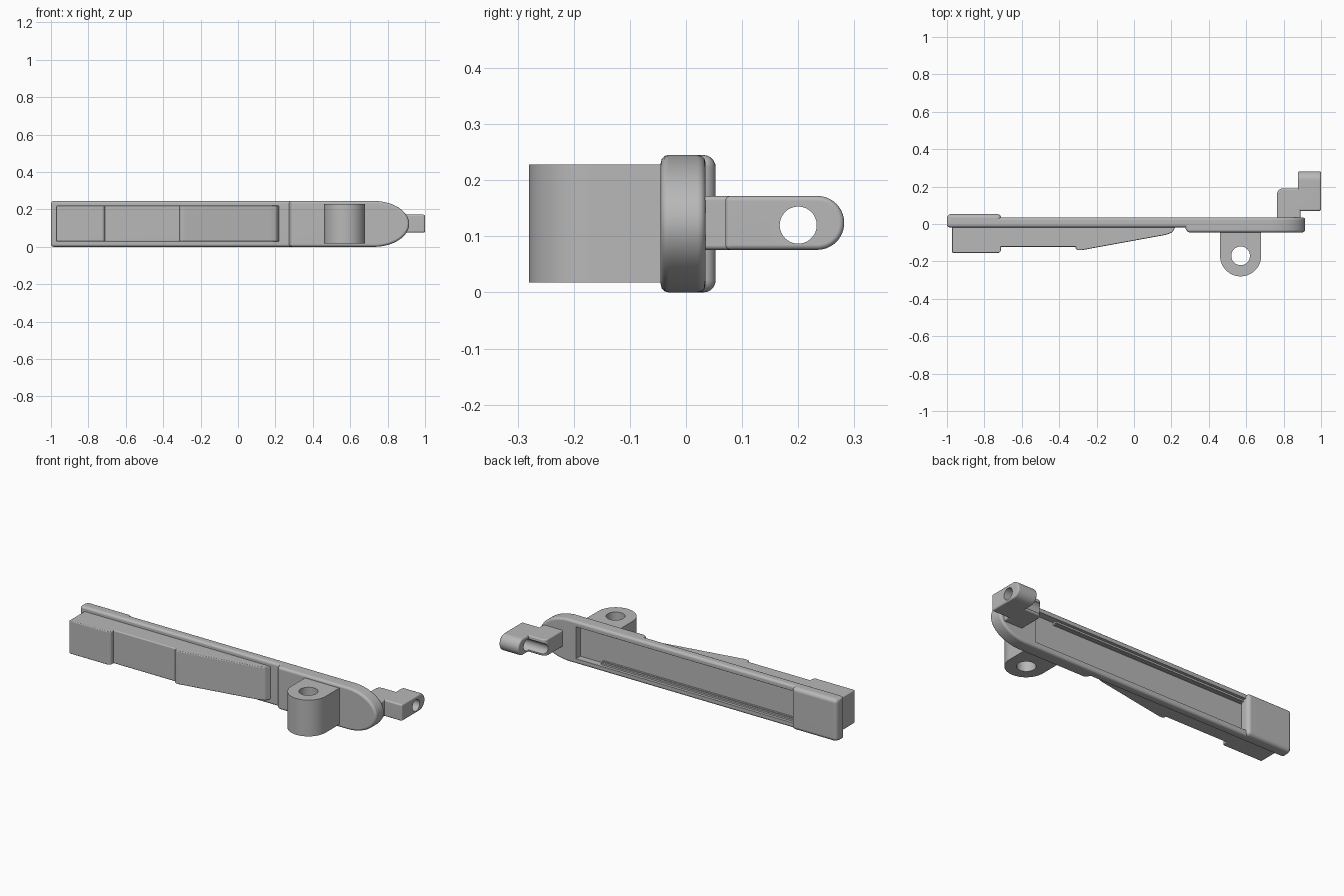
import bpy, bmesh, math
from mathutils import Vector

cube = bpy.data.objects.get("Cube")
if cube:
    bpy.data.objects.remove(cube, do_unlink=True)

grey = bpy.data.materials.new("plain grey")
grey.use_nodes = True
grey.diffuse_color = (0.48, 0.48, 0.48, 1)
grey.node_tree.nodes["Principled BSDF"].inputs["Base Color"].default_value = (0.48, 0.48, 0.48, 1)


def place(axis, a, b, h):
    """Map a flat profile point and a height along the axis to 3D."""
    return Vector({"x": (h, a, b), "y": (a, h, b), "z": (a, b, h)}[axis])


def prism(name, axis, pts, lo, hi, bevel=0.0, segments=3):
    """Extrude a profile along an axis, with optional rounded edges."""
    bm = bmesh.new()
    face = bm.faces.new([bm.verts.new(place(axis, a, b, lo)) for a, b in pts])
    ext = bmesh.ops.extrude_face_region(bm, geom=[face])
    verts = [g for g in ext["geom"] if isinstance(g, bmesh.types.BMVert)]
    bmesh.ops.translate(bm, verts=verts, vec=place(axis, 0, 0, hi - lo))
    bmesh.ops.recalc_face_normals(bm, faces=bm.faces[:])
    mesh = bpy.data.meshes.new(name)
    bm.to_mesh(mesh)
    bm.free()
    mesh.materials.append(grey)
    obj = bpy.data.objects.new(name, mesh)
    bpy.context.collection.objects.link(obj)
    if bevel:
        mod = obj.modifiers.new("Rounded edges", "BEVEL")
        mod.width, mod.segments = bevel, segments
        mod.limit_method, mod.angle_limit = "ANGLE", math.radians(30)
    return obj


def rect(a0, a1, b0, b1):
    return [(a0, b0), (a1, b0), (a1, b1), (a0, b1)]


def arc(ca, cb, ra, rb, start, end, n=24):
    angles = [math.radians(start + (end - start) * i / n) for i in range(n + 1)]
    return [(ca + ra * math.cos(t), cb + rb * math.sin(t)) for t in angles]


def finish(obj, cutters=()):
    """Bake the cuts and edges, then smooth the curved areas."""
    for cutter in cutters:
        mod = obj.modifiers.new("Cut", "BOOLEAN")
        mod.operation, mod.solver, mod.object = "DIFFERENCE", "EXACT", cutter
    deps = bpy.context.evaluated_depsgraph_get()
    mesh = bpy.data.meshes.new_from_object(obj.evaluated_get(deps))
    obj.modifiers.clear()
    obj.data = mesh
    bpy.ops.object.select_all(action="DESELECT")
    obj.select_set(True)
    bpy.context.view_layer.objects.active = obj
    bpy.ops.object.shade_smooth_by_angle(angle=math.radians(35))
    mod = obj.modifiers.new("Clean shading", "WEIGHTED_NORMAL")
    mod.keep_sharp = True


# Cutters
recess = prism("recess_cutter", "y", rect(-0.73, 0.68, 0.03, 0.215), -0.005, 0.2)
boss_bore = prism("boss_bore_cutter", "z", arc(0.57, -0.17, 0.05, 0.05, 0, 352.5, 47), -0.1, 0.4)
hook_bore = prism("hook_bore_cutter", "x", arc(0.2, 0.12, 0.033, 0.033, 0, 352.5, 47), 0.6, 1.2)
cutters = [recess, boss_bore, hook_bore]

# Long thin plate and the thicker oval-ended pad
plate = prism("body_plate", "y", rect(-1, 0.6, 0, 0.245), -0.018, 0.035, 0.014)
finish(plate, [recess])
oval = arc(0.725, 0.1225, 0.19, 0.1225, -90, 90, 40)
pad = prism("rounded_pad", "y", [(0.25, 0)] + oval + [(0.25, 0.245)], -0.045, 0.035, 0.014)
for v in pad.data.vertices:
    if v.co.x < 0.3 and v.co.y < 0:
        v.co.x += 0.035
finish(pad, [recess])

# Rails along both sides of the recess
for name, z in (("lower_rail", 0.026), ("upper_rail", 0.2)):
    for part, y, inset in (("", 0.006, 0), ("_lip", 0.018, 0.005)):
        z0 = z if name == "lower_rail" else z + inset
        z1 = z + 0.019 - (inset if name == "lower_rail" else 0)
        finish(prism(name + part, "y", rect(-0.72, 0.53, z0, z1), -0.008, y))

# End cap on the back
finish(prism("end_cap", "y", rect(-1, -0.71, 0, 0.245), -0.016, 0.053, 0.022, 5))

# Raised housings on the front
finish(prism("end_housing", "z", [(-0.972, -0.01), (-0.972, -0.155), (-0.722, -0.155),
             (-0.71, -0.143), (-0.71, -0.01)], 0.028, 0.22, 0.005))
finish(prism("middle_housing", "z", rect(-0.72, -0.3, -0.122, -0.01), 0.028, 0.22, 0.006))
finish(prism("wedge_housing", "z", [(-0.313, -0.01), (-0.313, -0.13), (-0.302, -0.14),
             (-0.28, -0.14), (0.17, -0.058), (0.205, -0.045), (0.225, -0.01)],
             0.028, 0.22, 0.005))

# Pivot boss with a vertical bore
boss = prism("pivot_boss", "z", [(0.46, -0.03)] + arc(0.57, -0.17, 0.11, 0.11, 180, 360, 40)
             + [(0.68, -0.03)], 0.018, 0.228)
finish(boss, [boss_bore])

# Stepped hook with a sideways bore
arm = prism("hook_arm", "z", [(0.765, 0.02), (0.89, 0.02), (0.89, 0.19)]
            + arc(0.795, 0.16, 0.03, 0.03, 90, 180, 8), 0.076, 0.172, 0.008)
finish(arm, [hook_bore])
eye = prism("hook_eye", "x", [(0.07, 0.076)] + arc(0.234, 0.124, 0.048, 0.048, -90, 90, 28)
            + [(0.07, 0.172)], 0.876, 1.0, 0.009)
finish(eye, [hook_bore])

for cutter in cutters:
    bpy.data.objects.remove(cutter, do_unlink=True)
